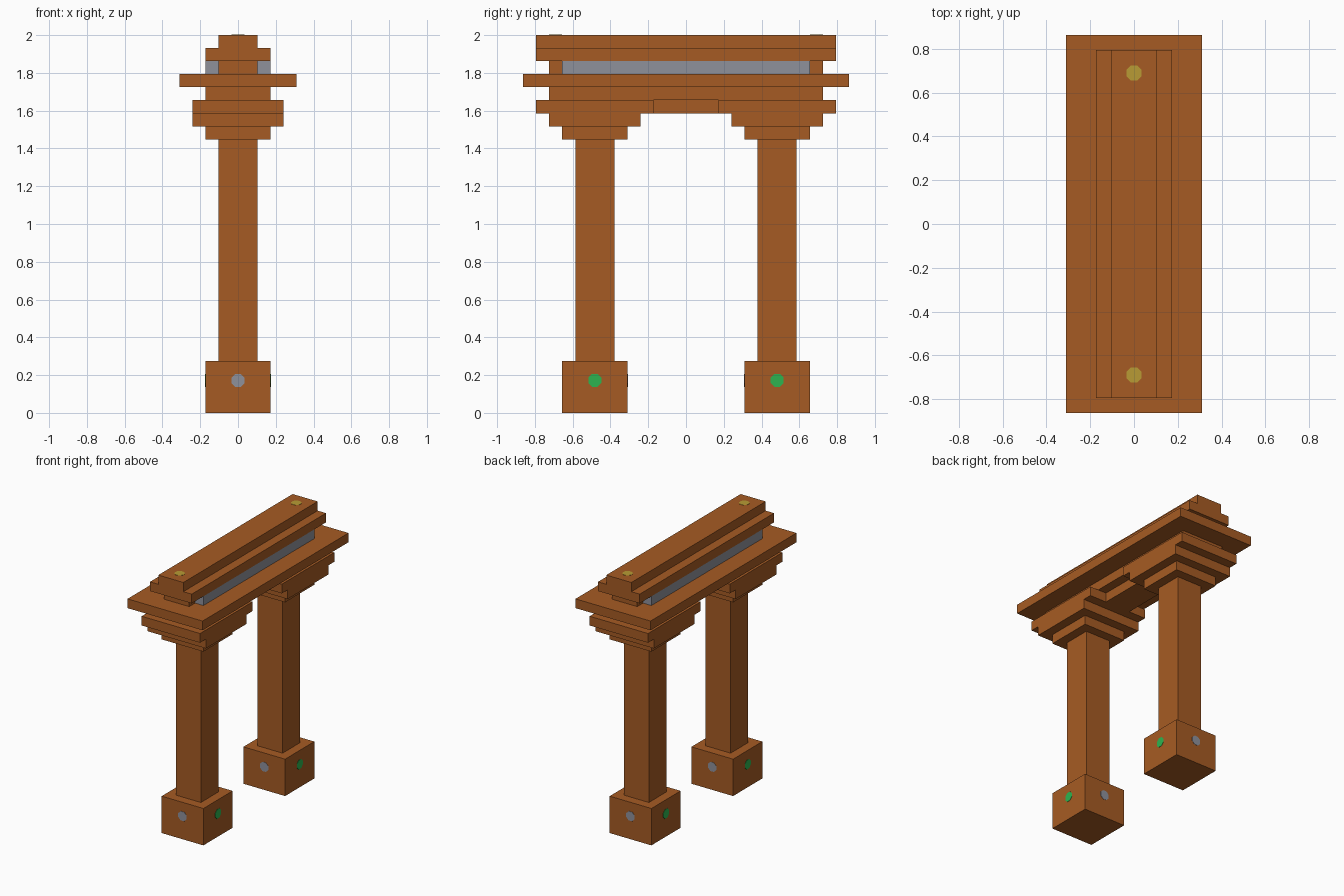
import bpy
import math
from mathutils import Vector

if "Cube" in bpy.data.objects:
    bpy.data.objects.remove(bpy.data.objects["Cube"], do_unlink=True)

U = 2 / 29  # one building block; all part sizes are in blocks


def material(name, rgb):
    m = bpy.data.materials.new(name)
    m.use_nodes = True
    m.diffuse_color = (*rgb, 1)
    m.node_tree.nodes["Principled BSDF"].inputs["Base Color"].default_value = (*rgb, 1)
    return m


brown = material("brown wood", (0.38, 0.105, 0.017))
grey = material("grey panel", (0.275, 0.285, 0.33))
green = material("green stud", (0.026, 0.456, 0.08))
gold = material("gold stud", (0.48, 0.33, 0.035))


def block(name, half_x, y0, y1, z0, z1, mat=brown):
    bpy.ops.mesh.primitive_cube_add(size=1, location=(0, (y0 + y1) / 2 * U, (z0 + z1) / 2 * U))
    ob = bpy.context.object
    ob.name = name
    ob.scale = (2 * half_x * U, (y1 - y0) * U, (z1 - z0) * U)
    bpy.ops.object.transform_apply(location=False, rotation=False, scale=True)
    ob.data.materials.append(mat)


def stud(name, x, y, z, direction, mat):
    # Thin eight-sided disc lying almost flush with its face
    bpy.ops.mesh.primitive_cylinder_add(vertices=8, radius=0.54 * U, depth=0.004,
                                        location=(x * U, y * U, z * U))
    ob = bpy.context.object
    ob.name = name
    turn = Vector(direction).to_track_quat("Z", "Y").to_matrix().to_4x4()
    ob.data.transform(turn @ turn.Rotation(math.pi / 8, 4, "Z"))
    ob.data.materials.append(mat)


# Posts, mirrored front and back
for end, s in (("front", -1), ("back", 1)):
    def pair(name, half_x, near, far, z0, z1):
        block(end + "_" + name, half_x, *sorted((s * near, s * far)), z0, z1)

    pair("post_base", 2.5, 4.5, 9.5, 0, 4)
    pair("post", 1.5, 5.5, 8.5, 4, 21)
    pair("capital_lower", 2.5, 4.5, 9.5, 21, 22)
    pair("capital_middle", 3.5, 3.5, 10.5, 22, 23)
    pair("capital_upper", 3.5, 2.5, 11.5, 23, 24)
    pair("panel_end", 1.5, 9.5, 10.5, 26, 27)

    # Studs on the four sides of the base and on the ridge
    for d in (-1, 1):
        stud(end + "_side_stud", d * 2.5, s * 7, 2.5, (d, 0, 0), green)
        stud(end + "_face_stud", 0, s * 7 + d * 2.5, 2.5, (0, d, 0), grey)
    stud(end + "_ridge_stud", 0, s * 10, 29, (0, 0, 1), gold)

# Lintel and roof, spanning both posts
block("lintel_centre", 1.5, -2.5, 2.5, 23, 24)
block("lintel", 2.5, -10.5, 10.5, 24, 25)
block("cornice", 4.5, -12.5, 12.5, 25, 26)
block("roof_panel", 2.5, -9.5, 9.5, 26, 27, grey)
block("roof_cap", 2.5, -11.5, 11.5, 27, 28)
block("roof_ridge", 1.5, -11.5, 11.5, 28, 29)
